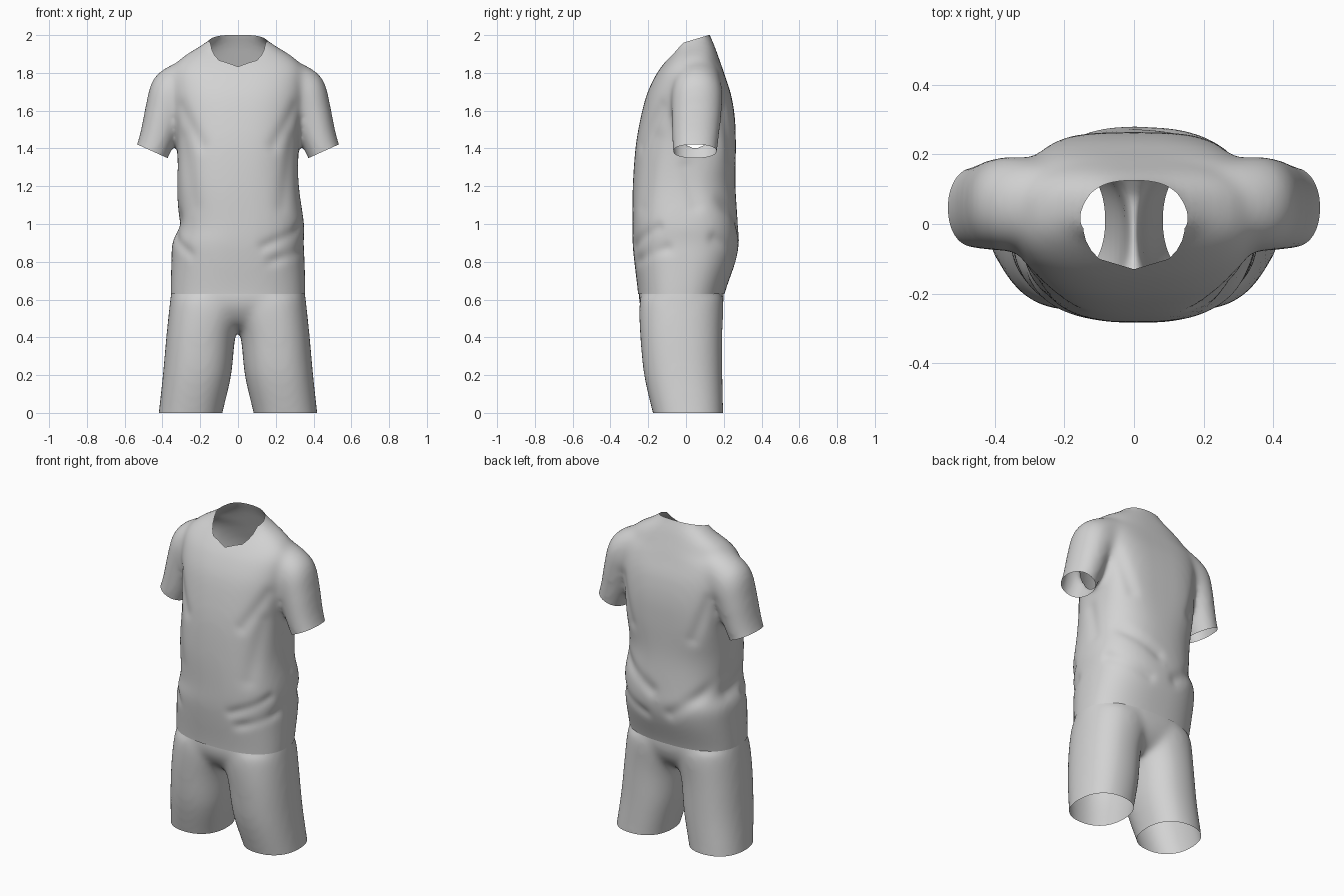
import bpy
import bmesh
import math
from mathutils import Vector
from mathutils.geometry import intersect_point_line

cube = bpy.data.objects.get("Cube")
if cube:
    bpy.data.objects.remove(cube)

cloth = bpy.data.materials.new("light_grey_cloth")
cloth.use_nodes = True
grey = (0.65, 0.65, 0.65, 1)
cloth.diffuse_color = grey
cloth.node_tree.nodes["Principled BSDF"].inputs["Base Color"].default_value = grey

SIDES = 48


def power(v, n):
    return math.copysign(abs(v) ** (2 / n), v)


def resample(rings, steps=5):
    """Smooth curve through the ring settings."""
    rings = [Vector(r) for r in rings]
    out = []
    for i in range(len(rings) - 1):
        a, b = rings[i], rings[i + 1]
        before, after = rings[max(i - 1, 0)], rings[min(i + 2, len(rings) - 1)]
        for k in range(steps):
            t = k / steps
            h = t * t * (3 - 2 * t)
            out.append(a * (1 - h) + b * h + (b - before) * (0.5 * t * (1 - t) ** 2)
                       - (after - a) * (0.5 * t * t * (1 - t)))
    return out + [rings[-1]]


def loft(bm, rings, side=1, n_front=2.2):
    """Closed loft; ring = (x, z, half width, front y, back y, tilt, back squareness)."""
    loops = []
    for x, z, r, front, back, tilt, n_back in resample(rings):
        tilt = math.radians(tilt)
        loop = []
        for i in range(SIDES):
            a = math.tau * i / SIDES
            n = n_back if math.sin(a) > 0 else n_front
            u = r * power(math.cos(a), n)
            y = (front + back) / 2 + (back - front) / 2 * power(math.sin(a), n)
            loop.append(bm.verts.new((side * (x + u * math.cos(tilt)), y, z + u * math.sin(tilt))))
        loops.append(loop)
    for a, b in zip(loops, loops[1:]):
        for i in range(SIDES):
            j = (i + 1) % SIDES
            bm.faces.new((a[i], a[j], b[j], b[i]))
    bm.faces.new(loops[0])
    bm.faces.new(loops[-1])


def fuse(name, bm):
    """Merge the overlapping lofts into one soft skin; return object and bmesh."""
    bmesh.ops.recalc_face_normals(bm, faces=bm.faces)
    mesh = bpy.data.meshes.new(name)
    bm.to_mesh(mesh)
    bm.free()
    obj = bpy.data.objects.new(name, mesh)
    bpy.context.collection.objects.link(obj)
    bpy.ops.object.select_all(action='DESELECT')
    bpy.context.view_layer.objects.active = obj
    obj.select_set(True)
    mod = obj.modifiers.new("skin", 'REMESH')
    mod.mode = 'VOXEL'
    mod.voxel_size = 0.014
    bpy.ops.object.modifier_apply(modifier=mod.name)
    skin = bmesh.new()
    skin.from_mesh(obj.data)
    for _ in range(12):
        bmesh.ops.smooth_vert(skin, verts=skin.verts, factor=0.5,
                              use_axis_x=True, use_axis_y=True, use_axis_z=True)
    return obj, skin


def cut(bm, co, no, where=lambda c: True, clear=True):
    faces = [f for f in bm.faces if where(f.calc_center_median())]
    edges = {e for f in faces for e in f.edges}
    verts = {v for f in faces for v in f.verts}
    bmesh.ops.bisect_plane(bm, geom=list(verts) + list(edges) + faces, dist=1e-5,
                           plane_co=co, plane_no=no, clear_outer=clear)


def fold(bm, folds):
    """Raise or sink soft creases along line segments."""
    bm.normal_update()
    moves = []
    for v in bm.verts:
        shift = 0
        for a, b, width, height in folds:
            a, b = Vector(a), Vector(b)
            t = intersect_point_line(v.co, a, b)[1]
            p = a.lerp(b, min(max(t, 0), 1))
            shift += height * math.exp(-((v.co - p).length / width) ** 2)
        moves.append(v.normal * shift)
    for v, m in zip(bm.verts, moves):
        v.co += m


def finish(obj, bm):
    bm.to_mesh(obj.data)
    bm.free()
    obj.data.materials.clear()
    obj.data.materials.append(cloth)
    bpy.ops.object.shade_smooth_by_angle(angle=math.radians(60))


# Shirt: body and yoke
bm = bmesh.new()
body = [(0, 0.5, 0.352, -0.25, 0.18), (0, 0.63, 0.357, -0.254, 0.204),
        (0, 0.8, 0.353, -0.274, 0.262), (0, 0.9, 0.348, -0.283, 0.28),
        (0.016, 1, 0.334, -0.284, 0.275), (0, 1.2, 0.324, -0.282, 0.262),
        (0, 1.4, 0.322, -0.268, 0.264), (0, 1.55, 0.335, -0.243, 0.26),
        (0, 1.68, 0.35, -0.21, 0.24), (0, 1.78, 0.352, -0.165, 0.208),
        (0, 1.84, 0.335, -0.125, 0.188), (0, 1.89, 0.285, -0.085, 0.17),
        (0, 1.93, 0.22, -0.055, 0.156), (0, 1.97, 0.16, -0.05, 0.14),
        (0, 2.0, 0.128, -0.04, 0.126), (0, 2.08, 0.11, -0.04, 0.1)]
loft(bm, [(*ring, 0, 3.3 if 1.3 < ring[1] < 1.8 else 2.5) for ring in body], 1, 2.5)

# Shirt: sleeves
sleeve = [(0.24, 1.77, 0.11, -0.06, 0.18, 73), (0.343, 1.685, 0.137, -0.076, 0.194, 49),
          (0.39, 1.58, 0.11, -0.077, 0.188, 27), (0.423, 1.47, 0.097, -0.074, 0.176, 24),
          (0.453, 1.385, 0.09, -0.07, 0.166, 24), (0.49, 1.3, 0.088, -0.068, 0.162, 24)]
for s in (1, -1):
    loft(bm, [(*ring, 2.1) for ring in sleeve], s)
shirt, bm = fuse("shirt", bm)

# Cloth folds at the armpits, waist and back
folds = []
for s in (1, -1):
    folds += [((s * 0.32, -0.15, 1.62), (s * 0.2, -0.25, 1.42), 0.04, -0.01),
              ((s * 0.31, -0.17, 1.45), (s * 0.25, -0.25, 1.1), 0.05, -0.008),
              ((s * 0.31, 0.22, 1.6), (s * 0.22, 0.25, 1.35), 0.04, -0.01),
              ((s * 0.33, 0, 1.3), (s * 0.32, 0.05, 1.1), 0.04, -0.008)]
folds += [((0.33, -0.15, 0.98), (0.14, -0.28, 0.88), 0.03, -0.009),
          ((0.34, -0.1, 0.87), (0.18, -0.27, 0.8), 0.03, -0.009),
          ((-0.33, -0.1, 1.03), (-0.3, 0.05, 0.98), 0.05, -0.012),
          ((-0.33, -0.1, 0.93), (-0.26, -0.24, 0.84), 0.03, -0.009),
          ((0.3, 0.2, 1.12), (0.05, 0.27, 0.98), 0.04, -0.012),
          ((-0.32, 0.18, 1.05), (-0.08, 0.27, 0.86), 0.04, -0.012),
          ((0.32, 0.15, 0.92), (0.1, 0.27, 0.82), 0.035, -0.01)]
fold(bm, folds)

# Shirt openings: hem, cuffs, sloping collar with a shallow point at the front
cut(bm, (0, 0, 0.63), (0, 0, -1))
cut(bm, (0, 0.12, 2), (0, -0.3, 1), lambda c: c.z > 1.9)
for s in (1, -1):
    cut(bm, (s * 0.453, 0, 1.385), (s * 0.41, 0, -0.91),
        lambda c: s * c.x > 0.345 and 1.2 < c.z < 1.6)
planes = [(Vector((0, -0.13, 0)), Vector((s * 0.3, -1, 0)).normalized()) for s in (1, -1)]
for i in range(28):
    a = math.tau * i / 28
    planes.append((Vector((0.145 * math.cos(a), 0.128 * math.sin(a) - 0.006, 0)),
                   Vector((math.cos(a) / 0.145, math.sin(a) / 0.128, 0)).normalized()))
for co, no in planes:
    cut(bm, co, no, lambda c: c.z > 1.75 and c.xy.length < 0.19, False)
inside = [f for f in bm.faces if f.calc_center_median().z > 1.75
          and all((f.calc_center_median() - co).dot(no) < 0 for co, no in planes)]
bmesh.ops.delete(bm, geom=inside, context='FACES')
finish(shirt, bm)

# Shorts: hips narrowing into the crotch, and legs
bm = bmesh.new()
hips = [(0.43, 0.2, -0.1, 0.08), (0.47, 0.3, -0.18, 0.14), (0.53, 0.358, -0.228, 0.182),
        (0.6, 0.36, -0.25, 0.2), (0.68, 0.346, -0.243, 0.196), (0.8, 0.335, -0.23, 0.185)]
loft(bm, [(0, *ring, 0, 2.4) for ring in hips], 1, 2.4)
legs = [(-0.1, 0.1, 0.432, -0.15, 0.197), (0, 0.082, 0.42, -0.176, 0.197),
        (0.2, 0.036, 0.398, -0.222, 0.193), (0.4, 0.014, 0.38, -0.242, 0.192),
        (0.55, -0.03, 0.364, -0.248, 0.198), (0.62, -0.04, 0.352, -0.24, 0.194)]
for s in (1, -1):
    loft(bm, [((i + o) / 2, z, (o - i) / 2, f, b, 0, 2.3) for z, i, o, f, b in legs], s, 2.3)
shorts, bm = fuse("shorts", bm)

# Shorts openings: leg hems and waist
cut(bm, (0, 0, 0), (0, 0, -1))
cut(bm, (0, 0, 0.72), (0, 0, 1))
finish(shorts, bm)
